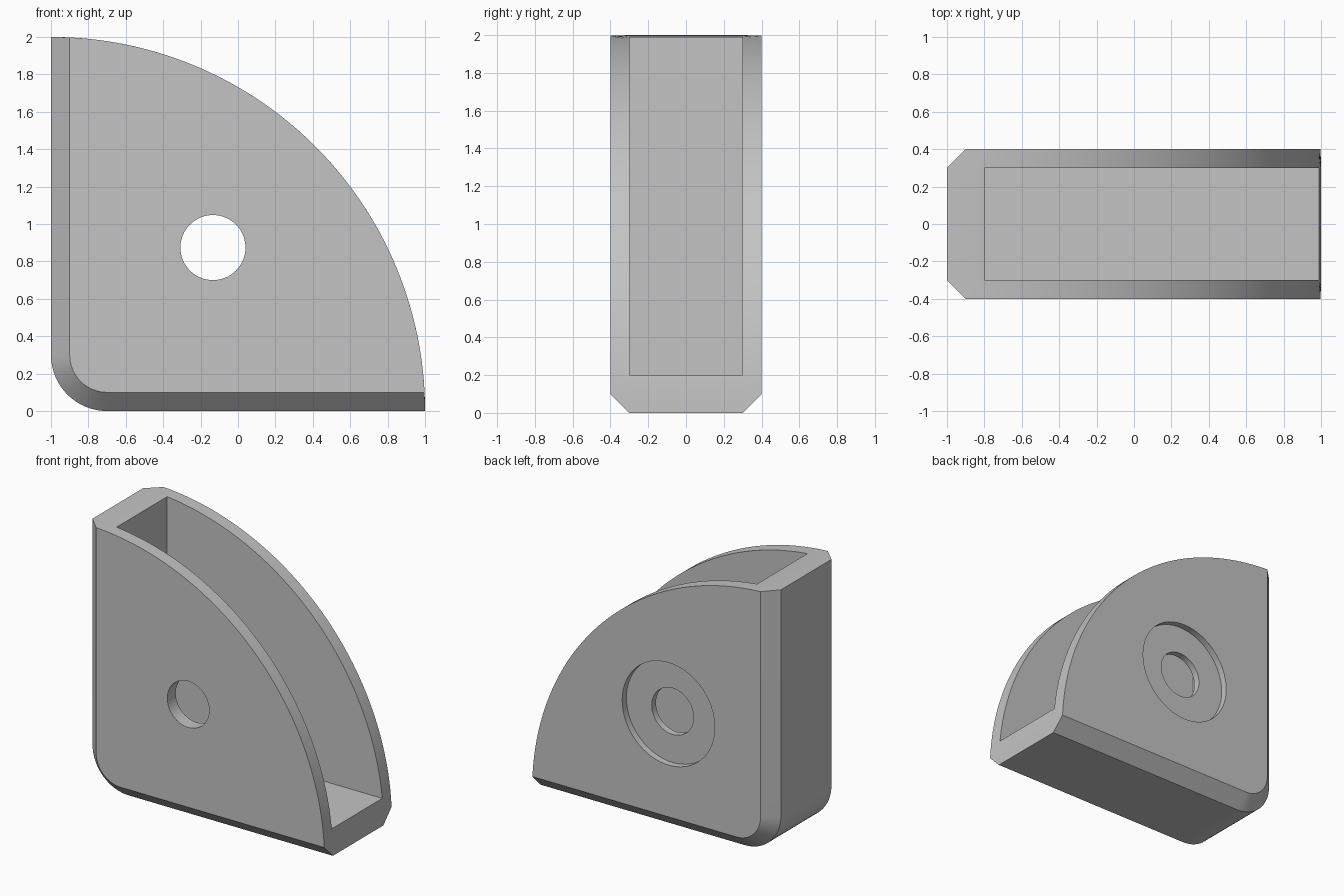
import bpy
import bmesh
from math import sin, cos, asin, pi
from mathutils import Matrix

default = bpy.data.objects.get("Cube")
if default:
    bpy.data.objects.remove(default, do_unlink=True)

grey = bpy.data.materials.new("plain grey")
grey.use_nodes = True
colour = (0.55, 0.55, 0.55, 1)
grey.diffuse_color = colour
grey.node_tree.nodes["Principled BSDF"].inputs["Base Color"].default_value = colour

RADIUS, HALF, BEVEL, WALL = 2.0, 0.4, 0.1, 0.1
CORNER = 0.3
HOLE_X, HOLE_Z = -0.134, 0.874


def make_object(name, bm):
    bmesh.ops.recalc_face_normals(bm, faces=bm.faces)
    mesh = bpy.data.meshes.new(name)
    bm.to_mesh(mesh)
    bm.free()
    mesh.materials.append(grey)
    obj = bpy.data.objects.new(name, mesh)
    bpy.context.collection.objects.link(obj)
    return obj


def quarter_profile(inset, corner_steps=16, arc_steps=72):
    """Quarter disc with a rounded corner, pulled in along its straight sides."""
    points = []
    for i in range(corner_steps + 1):
        a = pi + pi / 2 * i / corner_steps
        r = CORNER - inset
        points.append((CORNER - 1 + r * cos(a), CORNER + r * sin(a)))
    start = asin(inset / RADIUS)
    for i in range(arc_steps + 1):
        a = start + (pi / 2 - 2 * start) * i / arc_steps
        points.append((RADIUS * cos(a) - 1, RADIUS * sin(a)))
    return points


def cylinder(name, radius, y0, y1):
    bm = bmesh.new()
    place = Matrix.Translation((HOLE_X, (y0 + y1) / 2, HOLE_Z)) @ Matrix.Rotation(pi / 2, 4, "X")
    bmesh.ops.create_cone(bm, cap_ends=True, segments=64, radius1=radius,
                          radius2=radius, depth=y1 - y0, matrix=place)
    return make_object(name, bm)


# Solid quarter-round body with chamfered straight sides
bm = bmesh.new()
rings = []
for y, inset in ((-HALF, BEVEL), (BEVEL - HALF, 0), (HALF - BEVEL, 0), (HALF, BEVEL)):
    rings.append([bm.verts.new((x, y, z)) for x, z in quarter_profile(inset)])
for a, b in zip(rings, rings[1:]):
    for i in range(len(a)):
        j = (i + 1) % len(a)
        bm.faces.new((a[i], a[j], b[j], b[i]))
bm.faces.new(rings[0])
bm.faces.new(rings[-1])
body = make_object("quarter_round_shell", bm)

# Pocket open along the curved side
bm = bmesh.new()
size = 2.4
place = (Matrix.Translation((-0.8 + size / 2, 0, 0.2 + size / 2))
         @ Matrix.Diagonal((size, 2 * (HALF - WALL), size, 1)))
bmesh.ops.create_cube(bm, size=1, matrix=place)
pocket = make_object("pocket_cutter", bm)

# Through hole and the shallow round recess on the back
hole = cylinder("hole_cutter", 0.174, -0.6, 0.6)
recess = cylinder("recess_cutter", 0.385, HALF - 0.05, 0.6)

bpy.context.view_layer.objects.active = body
for cutter in (pocket, hole, recess):
    cutter.hide_render = True
    mod = body.modifiers.new(cutter.name, "BOOLEAN")
    mod.operation = "DIFFERENCE"
    mod.solver = "EXACT"
    mod.object = cutter
    bpy.ops.object.modifier_apply(modifier=mod.name)
    bpy.data.objects.remove(cutter, do_unlink=True)

# Smooth curves with crisp edges
bpy.ops.object.select_all(action="DESELECT")
body.select_set(True)
bpy.ops.object.shade_smooth_by_angle(angle=pi / 6)
